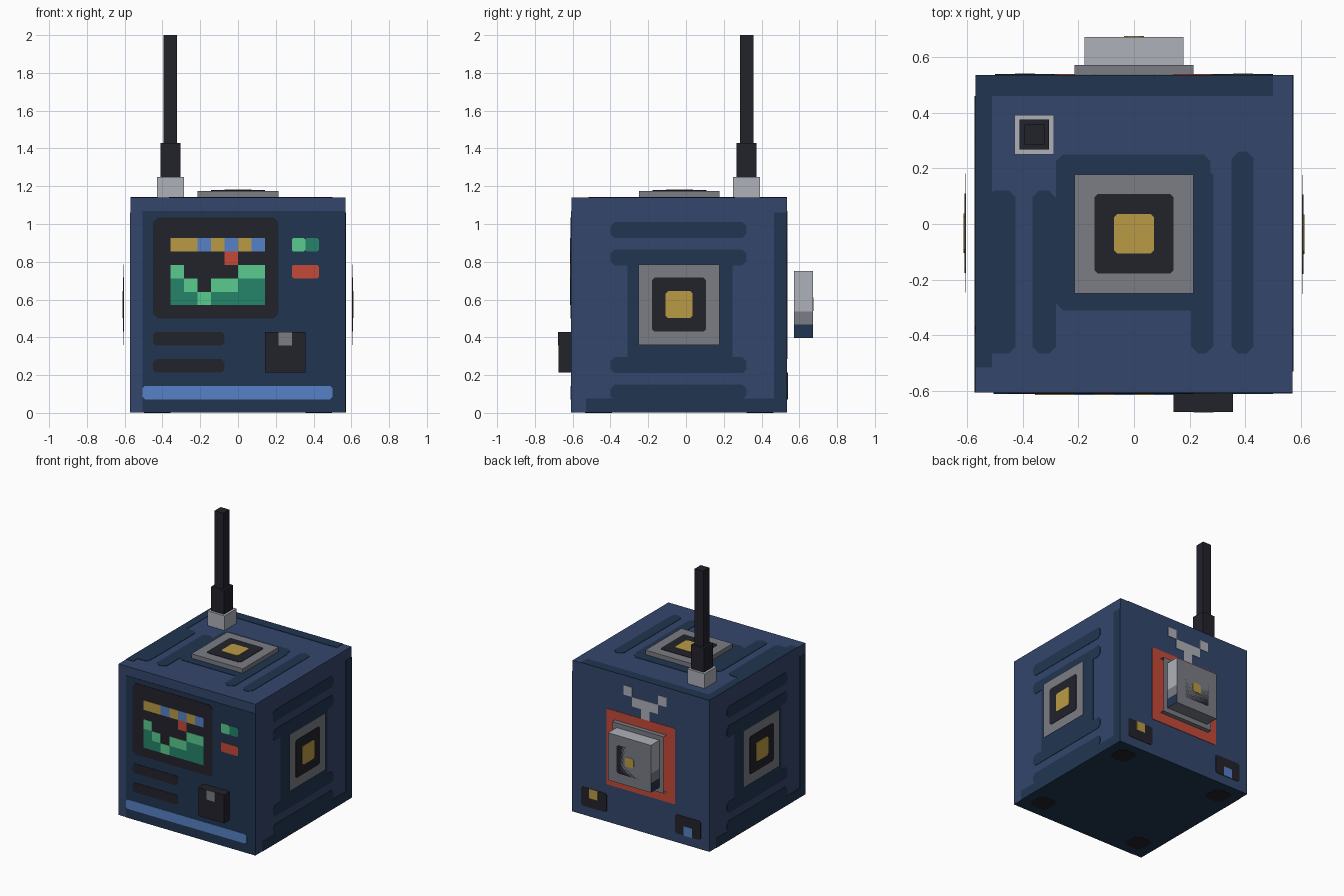
import bpy, bmesh

if "Cube" in bpy.data.objects:
    bpy.data.objects.remove(bpy.data.objects["Cube"])

U = 0.07125          # one grid cell of the body
STEP = 0.003         # thickness of one painted layer


def srgb(h):
    c = [int(h[i:i + 2], 16) / 255 for i in (0, 2, 4)]
    return [v / 12.92 if v <= 0.04045 else ((v + 0.055) / 1.055) ** 2.4 for v in c] + [1]


MATS = {}
for name, h in dict(blue="34466c", navy="213550", black="22222b", light_grey="aeb1b9",
                    grey="7b7d85", yellow="ba9b45", sky="5581c5", mint="5bcb8f",
                    green="25846a", red="c54a38").items():
    MATS[name] = bpy.data.materials.new(name)
    MATS[name].diffuse_color = srgb(h)

# Each face maps (u, v, height above the surface) to a position
FACES = {
    "front": lambda u, v, d: (u, -0.605 - d, v),
    "back": lambda u, v, d: (u, 0.535 + d, v),
    "right": lambda u, v, d: (0.57 + d, u, v),
    "left": lambda u, v, d: (-0.57 - d, -0.07 - u, v),
    "top": lambda u, v, d: (u, v, 1.14 + d),
    "bottom": lambda u, v, d: (u, v, STEP - d),
}


def finish(name, bm, colours):
    bmesh.ops.recalc_face_normals(bm, faces=bm.faces)
    me = bpy.data.meshes.new(name)
    bm.to_mesh(me)
    bm.free()
    for c in colours:
        me.materials.append(MATS[c])
    ob = bpy.data.objects.new(name, me)
    bpy.context.collection.objects.link(ob)
    return ob


def box(name, x, y, z, colour):
    bm = bmesh.new()
    bmesh.ops.create_cube(bm, size=1)
    for v in bm.verts:
        v.co = [r[0] if c < 0 else r[1] for c, r in zip(v.co, (x, y, z))]
    return finish(name, bm, [colour])


def panels(name, face, layer, rects, cut=0.0, base=0.0):
    """Thin plates (colour, u0, u1, v0, v1) on a face, corners clipped by cut."""
    bm = bmesh.new()
    colours = list(dict.fromkeys(r[0] for r in rects))
    for col, a, b, c, e in rects:
        k = cut
        pts = [(a, c), (b, c), (b, e), (a, e)]
        if k:
            pts = [(a + k, c), (b - k, c), (b, c + k), (b, e - k),
                   (b - k, e), (a + k, e), (a, e - k), (a, c + k)]
        rings = [[bm.verts.new(FACES[face](u, v, base + d)) for u, v in pts]
                 for d in (0, layer * STEP)]
        n = len(pts)
        fs = [bm.faces.new(rings[0][::-1]), bm.faces.new(rings[1])]
        fs += [bm.faces.new((rings[0][i], rings[0][(i + 1) % n],
                             rings[1][(i + 1) % n], rings[1][i])) for i in range(n)]
        for f in fs:
            f.material_index = colours.index(col)
    return finish(name, bm, colours)


def square(col, cu, cv, r):
    return (col, cu - r, cu + r, cv - r, cv + r)


# Body with a dark underside
body = box("body", (-0.57, 0.57), (-0.605, 0.535), (STEP, 1.14), "blue")
body.data.materials.append(MATS["navy"])
for p in body.data.polygons:
    if p.normal.z < -0.5:
        p.material_index = 1

# Underside feet
panels("feet", "bottom", 1, [square("black", sx * 2 * U, -0.035 + sy * 2 * U, U)
                             for sx in (-3, 3) for sy in (-3, 3)], 0.025)

# Front panel, screen and controls
panels("front_panel", "front", 1, [("navy", -0.505, 0.57, STEP, 1.07)])
panels("screen", "front", 2, [("black", -0.45, 0.215, 0.5, 1.035)], 0.025)
panels("vent_slots", "front", 2, [("black", -0.45, -0.072, z, z + U) for z in (0.213, 0.357)], 0.015)
panels("front_stripe", "front", 2, [("sky", -0.505, 0.5, 0.072, 0.143)], 0.012)
panels("screen_header", "front", 3,
       [(c, a * U, b * U, 12 * U, 13 * U) for c, a, b in
        (("yellow", -5, -3), ("sky", -3, -2), ("yellow", -2, -1),
         ("sky", -1, 0), ("yellow", 0, 1), ("sky", 1, 2))]
       + [("red", -U, 0, 11 * U, 12 * U)])
graph = []
for a, b, top in ((-5, -4, 11), (-4, -3, 10), (-3, -2, 9), (-2, 0, 10), (0, 2, 11)):
    graph.append(("mint", a * U, b * U, (top - 1) * U, top * U))
    if top > 9:
        graph.append(("green", a * U, b * U, 8 * U, (top - 1) * U))
panels("screen_graph", "front", 3, graph)
panels("indicator_lamps", "front", 2, [("mint", 4 * U, 5 * U, 12 * U, 13 * U),
                                       ("green", 5 * U, 6 * U, 12 * U, 13 * U),
                                       ("red", 4 * U, 6 * U, 10 * U, 11 * U)], 0.008)
box("front_knob", (2 * U, 5 * U), (-0.675, -0.605), (3 * U, 6 * U), "black")
panels("front_knob_mark", "front", 1, [("grey", 3 * U, 4 * U, 5 * U, 6 * U)], base=0.07)

# Side grooves, edge shading and raised plates
for side in ("right", "left"):
    panels(side + "_edge", side, 1, [("navy", 0.465, 0.535, STEP, 1.06),
                                     ("navy", -0.53, 0.465, STEP, 0.075)])
    panels(side + "_grooves", side, 1, [("navy", -0.4, 0.32, a, b) for a, b in
                                        ((0.925, 1.01), (0.78, 0.865), (0.21, 0.295), (0.07, 0.15))]
           + [("navy", -0.31, 0.245, 0.25, 0.83)], 0.022)
    for layer, (col, r) in enumerate((("grey", 3 * U), ("black", 2 * U), ("yellow", U)), 1):
        panels(f"{side}_plate_{col}", side, layer, [square(col, -0.037, 0.573, r)],
               0 if layer == 1 else 0.012, 0.033)

# Top grooves and plate
panels("top_edge", "top", 1, [("navy", -0.57, 0.5, 0.46, 0.535),
                              ("navy", -0.57, -0.51, -0.515, 0.46)])
panels("top_grooves", "top", 1, [("navy", -0.53, -0.425, -0.465, 0.12),
                                 ("navy", -0.365, -0.28, -0.465, 0.12),
                                 ("navy", -0.28, 0.275, -0.31, 0.25),
                                 ("navy", 0.205, 0.285, -0.465, 0.2),
                                 ("navy", 0.35, 0.43, -0.465, 0.26)], 0.025)
box("top_plate", (-0.214, 0.214), (-0.25, 0.178), (1.14, 1.176), "grey")
for layer, (col, r) in enumerate((("black", 2 * U), ("yellow", U)), 1):
    panels("top_plate_" + col, "top", layer, [square(col, 0, -0.035, r)], 0.012, 0.036)

# Antenna
for name, r, z, col in (("antenna_base", U, (1.14, 1.25), "light_grey"),
                        ("antenna_collar", 0.0535, (1.25, 1.43), "black"),
                        ("antenna_rod", U / 2, (1.43, 2.0), "black")):
    box(name, (-0.358 - r, -0.358 + r), (0.321 - r, 0.321 + r), z, col)

# Back frame, open-sided plate and big knob
panels("back_frame", "back", 1, [("red", -4 * U, 4 * U, 4 * U, 12 * U)], 0.006)
plate = box("back_plate", (-0.214, 0.214), (0.535, 0.571), (0.36, 0.787), "grey")
bm = bmesh.new()
bm.from_mesh(plate.data)
bmesh.ops.delete(bm, geom=[f for f in bm.faces if abs(f.normal.x) > 0.5], context="FACES")
bm.to_mesh(plate.data)
bm.free()
for name, z, col in (("knob_upper", (0.538, 0.752), "light_grey"),
                     ("knob_middle", (0.467, 0.538), "grey"),
                     ("knob_lower", (0.396, 0.467), "navy")):
    knob = box(name, (-0.178, 0.178), (0.571, 0.672), z, col)
    knob.data.materials.append(MATS["grey"])
    for p in knob.data.polygons:
        if p.normal.y > 0.5 or p.normal.z < -0.5:
            p.material_index = 1
for layer, (col, r) in enumerate((("black", 1.5 * U), ("yellow", U / 2)), 1):
    panels("knob_" + col, "back", layer, [square(col, 0, 0.574, r)], 0.012, 0.137 - STEP)

# Back emblem and corner sockets
panels("back_emblem", "back", 1, [("light_grey", (1 - i) * U, (2 - i) * U, k * U, (k + 1) * U)
                                  for i, k in ((0, 14), (4, 14), (1, 13), (2, 13), (3, 13), (2, 12))])
panels("sockets", "back", 1, [("black", a * U, (a + 3) * U, U, 3 * U) for a in (4, -7)], 0.012)
panels("socket_lamps", "back", 2, [("yellow", 5 * U, 6 * U, 2 * U, 3 * U),
                                   ("sky", -6 * U, -5 * U, U, 2 * U)])

for m in bpy.data.materials:
    if m.users and not m.is_grease_pencil:
        m.use_nodes = True
        m.node_tree.nodes["Principled BSDF"].inputs["Base Color"].default_value = m.diffuse_color
